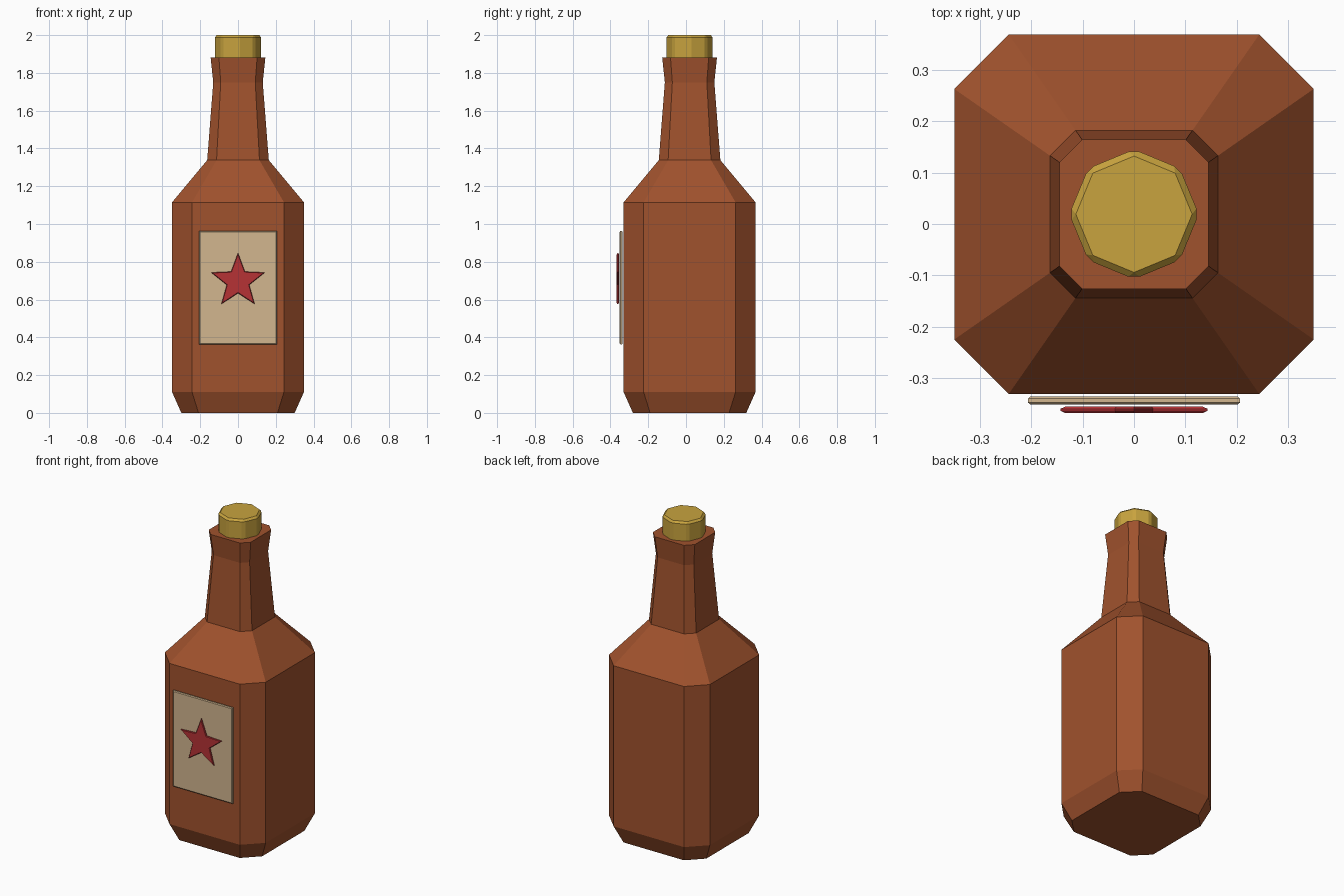
import bpy, bmesh, math
from mathutils import Vector

if "Cube" in bpy.data.objects:
    bpy.data.objects.remove(bpy.data.objects["Cube"])

CY = 0.019  # bottle axis offset, so bottle plus label is centred on y


def material(name, rgb):
    lin = [((c / 255 + 0.055) / 1.055) ** 2.4 for c in rgb]
    m = bpy.data.materials.new(name)
    m.diffuse_color = (*lin, 1)
    m.use_nodes = True
    m.node_tree.nodes["Principled BSDF"].inputs["Base Color"].default_value = m.diffuse_color
    return m


def loft(name, rings, mat):
    """Skin a stack of equal-length point rings and cap both ends."""
    bm = bmesh.new()
    vs = [[bm.verts.new(p) for p in ring] for ring in rings]
    n = len(vs[0])
    for a, b in zip(vs, vs[1:]):
        for i in range(n):
            j = (i + 1) % n
            bm.faces.new((a[i], a[j], b[j], b[i]))
    bm.faces.new(vs[0][::-1])
    bm.faces.new(vs[-1])
    bmesh.ops.recalc_face_normals(bm, faces=bm.faces)
    me = bpy.data.meshes.new(name)
    bm.to_mesh(me)
    bm.free()
    me.materials.append(mat)
    ob = bpy.data.objects.new(name, me)
    bpy.context.collection.objects.link(ob)
    return ob


def chamfered_square(h, z):
    c = h * 0.697
    pts = [(h, -c), (h, c), (c, h), (-c, h), (-h, c), (-h, -c), (-c, -h), (c, -h)]
    return [Vector((x, y + CY, z)) for x, y in pts]


def circle(r, z, n=8):
    return [Vector((r * math.cos(math.tau * i / n), CY + r * math.sin(math.tau * i / n), z))
            for i in range(n)]


def star(r, y, zc=0.697, inner=0.42):
    pts = []
    for i in range(10):
        q = r if i % 2 == 0 else r * inner
        a = math.pi / 2 + i * math.pi / 5
        pts.append(Vector((q * math.cos(a), y, zc + q * math.sin(a))))
    return pts


def rectangle(hx, hz, y, zc=0.663):
    return [Vector((sx * hx, y, zc + sz * hz))
            for sx, sz in ((-1, -1), (1, -1), (1, 1), (-1, 1))]


glass = material("brown glass", (160, 82, 45))
gold = material("gold cap", (200, 163, 62))
paper = material("tan paper", (210, 182, 143))
red = material("star red", (182, 50, 53))

# Bottle body: half-width and height of each ring
profile = [(0.30, 0), (0.349, 0.11), (0.349, 1.115), (0.163, 1.338), (0.131, 1.75), (0.145, 1.882)]
loft("bottle_body", [chamfered_square(h, z) for h, z in profile], glass)

# Cap: eight-sided cylinder with bevelled edges
cap = loft("bottle_cap", [circle(0.126, 1.86), circle(0.126, 2.0)], gold)
bev = cap.modifiers.new("edge_bevel", 'BEVEL')
bev.width = 0.012
bev.segments = 1
bev.limit_method = 'NONE'

# Label plate with thin chamfered rim
loft("label", [rectangle(0.201, 0.295, -0.335), rectangle(0.206, 0.300, -0.339),
               rectangle(0.206, 0.300, -0.347), rectangle(0.201, 0.295, -0.351)], paper)

# Star emblem with chamfered rim
loft("star_emblem", [star(0.141, -0.355), star(0.15, -0.359),
                     star(0.15, -0.363), star(0.141, -0.367)], red)
